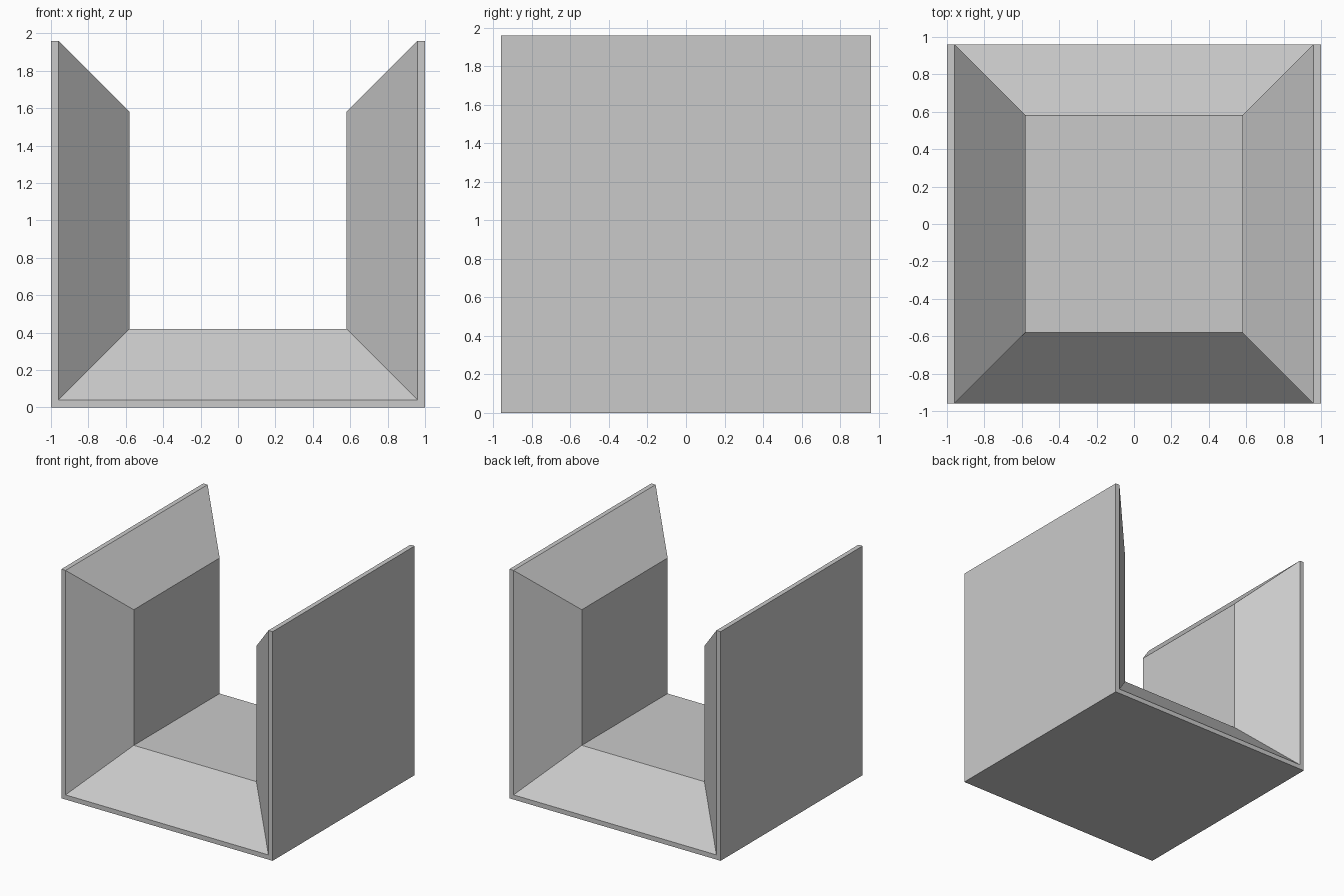
import bpy
import bmesh

cube = bpy.data.objects.get("Cube")
if cube:
    bpy.data.objects.remove(cube, do_unlink=True)

HALF = 0.96     # half size of the inner cube
WALL = 0.04     # thickness of the outer shell
RISE = 0.38     # height and slope width of the raised panels
TOP = WALL + 2 * HALF

# Plain grey material
grey = bpy.data.materials.new("grey")
grey.use_nodes = True
colour = (0.59, 0.59, 0.59, 1.0)
grey.diffuse_color = colour
grey.node_tree.nodes["Principled BSDF"].inputs["Base Color"].default_value = colour

# U-shaped shell, extruded from front to back
outer = HALF + WALL
right_half = [(outer, 0), (outer, TOP), (HALF, TOP), (HALF, WALL)]
profile = right_half + [(-x, z) for x, z in reversed(right_half)]
bm = bmesh.new()
front = bm.faces.new([bm.verts.new((x, -HALF, z)) for x, z in profile])
extruded = bmesh.ops.extrude_face_region(bm, geom=[front], use_keep_orig=True)
back_verts = [v for v in extruded["geom"] if isinstance(v, bmesh.types.BMVert)]
bmesh.ops.translate(bm, verts=back_verts, vec=(0, 2 * HALF, 0))
bmesh.ops.recalc_face_normals(bm, faces=bm.faces[:])
bm.normal_update()

# Raised, bevelled panels on the two inner walls and the floor
inner = []
for face in bm.faces:
    c, n = face.calc_center_median(), face.normal
    is_wall = abs(n.x) > 0.9 and n.x * c.x < 0
    is_floor = n.z > 0.9 and c.z < TOP / 2
    if is_wall or is_floor:
        inner.append(face)
bmesh.ops.inset_individual(bm, faces=inner, thickness=RISE, depth=RISE,
                           use_even_offset=True)
bm.normal_update()

# Remove the hidden mitre faces where panels meet, then weld the corners
hidden = [f for f in bm.faces
          if abs(f.normal.x) > 0.5 and abs(f.normal.z) > 0.5
          and f.calc_center_median().z < TOP / 2]
bmesh.ops.delete(bm, geom=hidden, context="FACES")
bmesh.ops.remove_doubles(bm, verts=bm.verts[:], dist=0.001)
bmesh.ops.recalc_face_normals(bm, faces=bm.faces[:])

mesh = bpy.data.meshes.new("channel_block")
bm.to_mesh(mesh)
bm.free()
mesh.materials.append(grey)
block = bpy.data.objects.new("channel_block", mesh)
bpy.context.collection.objects.link(block)
